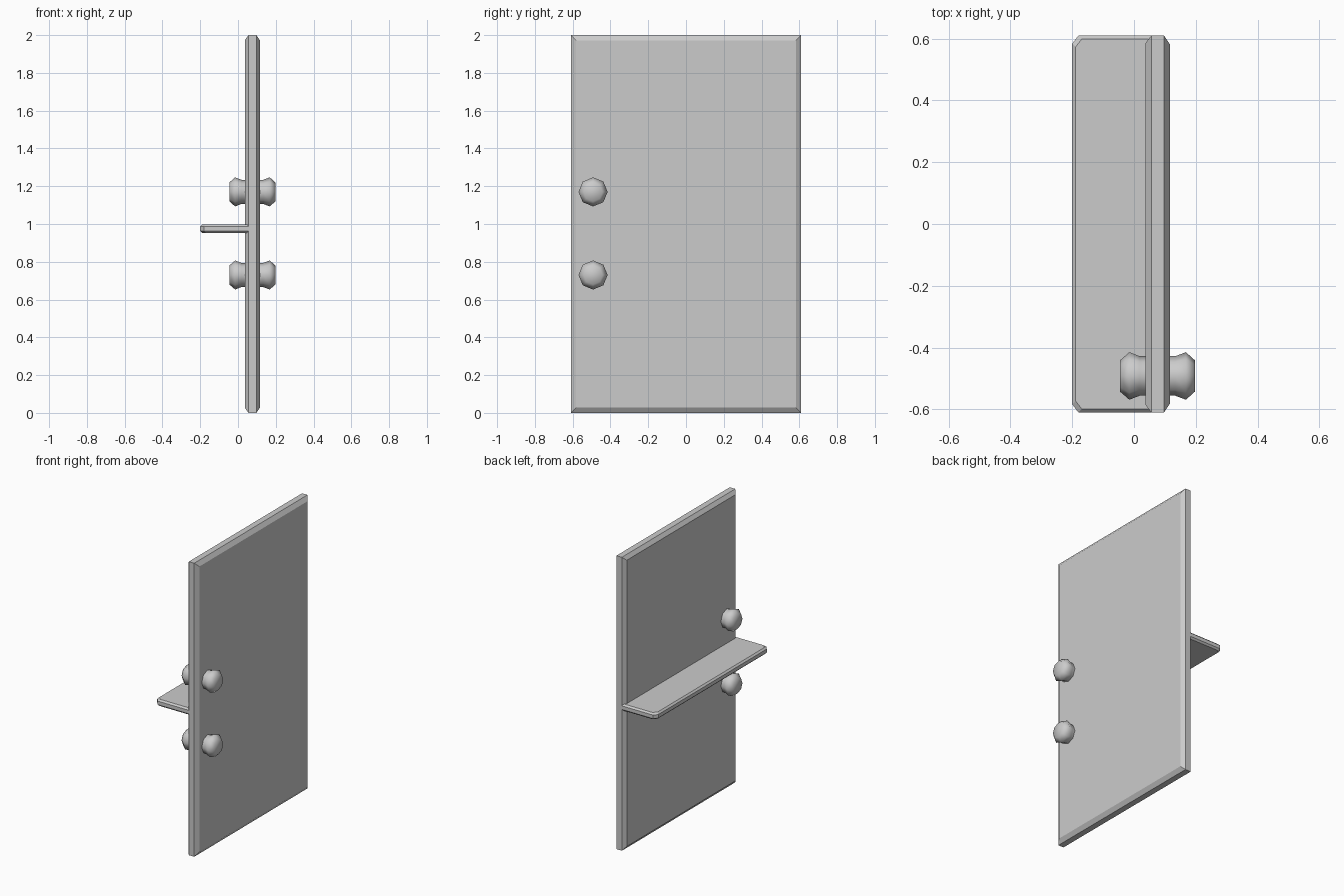
import bpy, bmesh, math

if "Cube" in bpy.data.objects:
    bpy.data.objects.remove(bpy.data.objects["Cube"])


def add_object(name, bm, smooth=False):
    bmesh.ops.recalc_face_normals(bm, faces=bm.faces)
    mesh = bpy.data.meshes.new(name)
    bm.to_mesh(mesh)
    bm.free()
    for p in mesh.polygons:
        p.use_smooth = smooth
    ob = bpy.data.objects.new(name, mesh)
    bpy.context.collection.objects.link(ob)
    return ob


def loft(name, rings, smooth=False):
    """Skin a list of equal-length point rings and cap both ends."""
    bm = bmesh.new()
    loops = [[bm.verts.new(p) for p in ring] for ring in rings]
    n = len(loops[0])
    for a, b in zip(loops, loops[1:]):
        for i in range(n):
            j = (i + 1) % n
            bm.faces.new((a[i], a[j], b[j], b[i]))
    bm.faces.new(loops[0])
    bm.faces.new(loops[-1])
    return add_object(name, bm, smooth)


# Door panel: upright slab with chamfered rims
def panel_ring(x, inset):
    y, lo, hi = 0.61 - inset, inset, 2.0 - inset
    return [(x, -y, lo), (x, y, lo), (x, y, hi), (x, -y, hi)]


loft("door_panel", [panel_ring(0.037, 0.025), panel_ring(0.056, 0),
                    panel_ring(0.097, 0), panel_ring(0.116, 0.028)])


# Push bar: shelf with clipped outer corners and a small rim chamfer
def bar_ring(z, inset):
    y, x = 0.61 - inset, -0.2 + inset
    return [(0.06, -y, z), (x + 0.02, -y, z), (x, -y + 0.026, z),
            (x, y - 0.026, z), (x + 0.02, y, z), (0.06, y, z)]


loft("cross_bar", [bar_ring(0.952, 0.011), bar_ring(0.963, 0),
                   bar_ring(0.987, 0), bar_ring(0.998, 0.011)])

# Knobs: eight-sided lathed pair running through the door
profile = [(-0.046, 0.05), (-0.015, 0.077), (0.018, 0.064),
           (0.134, 0.064), (0.168, 0.077), (0.198, 0.05)]
for name, z in (("upper_knob", 1.17), ("lower_knob", 0.73)):
    loft(name, [[(x, -0.492 + r * math.cos(k * math.pi / 4),
                  z + r * math.sin(k * math.pi / 4)) for k in range(8)]
                for x, r in profile], smooth=True)
